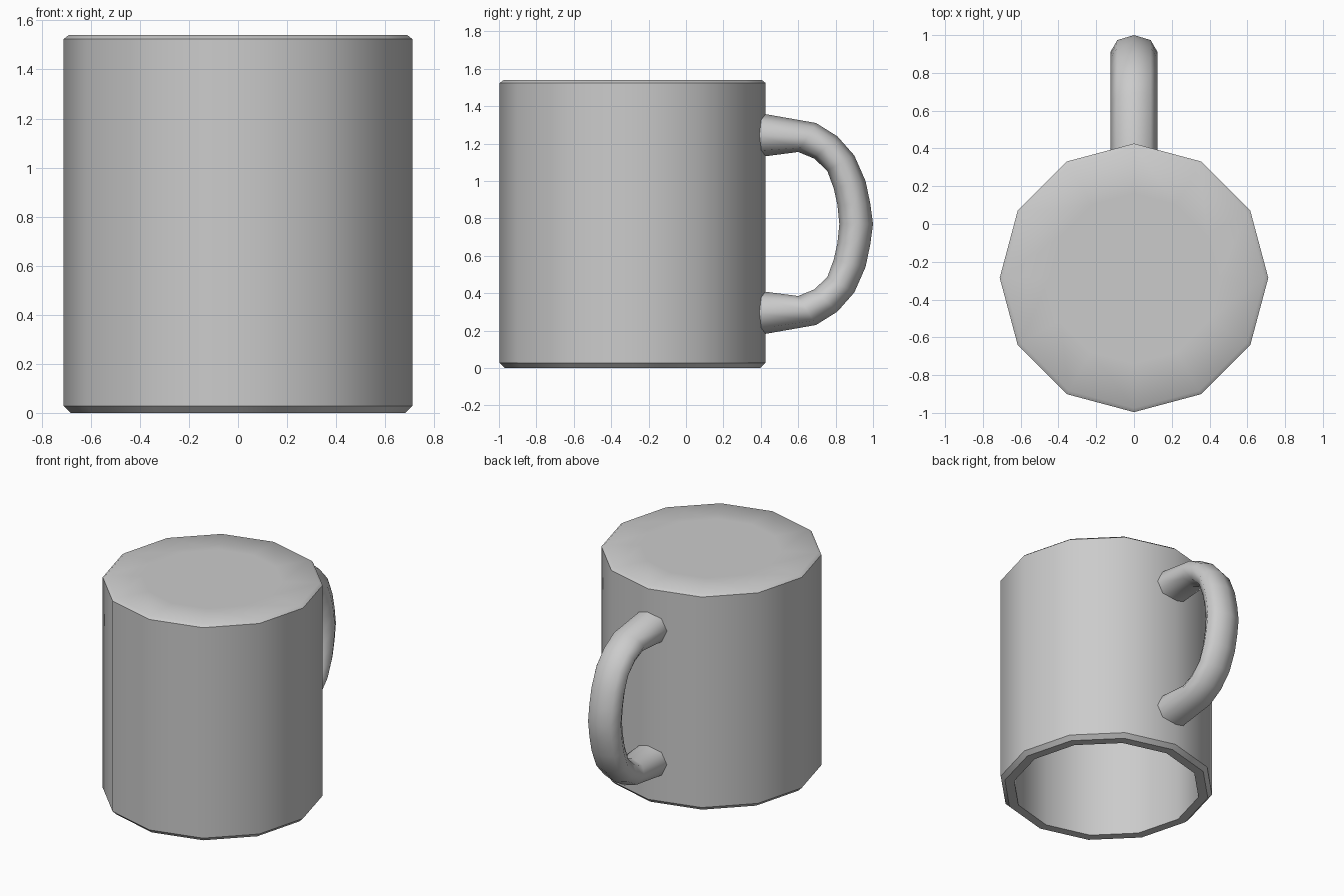
import bpy
import bmesh
from math import sin, cos, pi, radians
from mathutils import Vector

cube = bpy.data.objects.get("Cube")
if cube:
    bpy.data.objects.remove(cube, do_unlink=True)

grey = bpy.data.materials.new("light grey")
grey.use_nodes = True
colour = (0.6, 0.6, 0.6, 1)
grey.diffuse_color = colour
grey.node_tree.nodes["Principled BSDF"].inputs["Base Color"].default_value = colour


def loft(name, rings, smooth_angle):
    """Skin a list of closed rings, capping the first and last."""
    bm = bmesh.new()
    loops = [[bm.verts.new(p) for p in ring] for ring in rings]
    for a, b in zip(loops, loops[1:]):
        for i in range(len(a)):
            j = (i + 1) % len(a)
            bm.faces.new((a[i], a[j], b[j], b[i]))
    bm.faces.new(loops[0])
    bm.faces.new(loops[-1])
    bmesh.ops.recalc_face_normals(bm, faces=bm.faces)
    mesh = bpy.data.meshes.new(name)
    bm.to_mesh(mesh)
    bm.free()
    mesh.materials.append(grey)
    obj = bpy.data.objects.new(name, mesh)
    bpy.context.collection.objects.link(obj)
    bpy.ops.object.select_all(action="DESELECT")
    obj.select_set(True)
    bpy.context.view_layer.objects.active = obj
    bpy.ops.object.shade_smooth_by_angle(angle=radians(smooth_angle))
    return obj


# Twelve-sided cup: closed top, chamfered rims, hollow and open underneath
centre_y = -0.285
profile = [(0.45, 1.54), (0.69, 1.54), (0.711, 1.524), (0.711, 0.028),
           (0.683, 0), (0.62, 0), (0.62, 1.45)]


def cup_ring(r, z):
    return [Vector((r * cos(i * pi / 6), centre_y + r * sin(i * pi / 6), z))
            for i in range(12)]


loft("mug_body", [cup_ring(r, z) for r, z in profile], 40)

# Handle: outer and inner outline points (y, z) of the upper half, then mirrored
mid_z = 0.77
upper = [((0.37, 1.367), (0.37, 1.125)),
         ((0.695, 1.31), (0.60, 1.155)),
         ((0.81, 1.238), (0.685, 1.12)),
         ((0.90, 1.136), (0.755, 1.055)),
         ((0.96, 1.0), (0.79, 0.96)),
         ((0.985, 0.88), (0.81, 0.87))]
middle = [((1.0, mid_z), (0.82, mid_z))]
lower = [tuple((y, 2 * mid_z - z) for y, z in pair) for pair in reversed(upper)]


def handle_ring(outer, inner):
    o, n = Vector((0, *outer)), Vector((0, *inner))
    mid, half = (o + n) / 2, (o - n) / 2
    side = Vector((0.125, 0, 0))
    return [mid + half * cos(i * pi / 4) + side * sin(i * pi / 4) for i in range(8)]


loft("handle", [handle_ring(o, n) for o, n in upper + middle + lower], 75)
